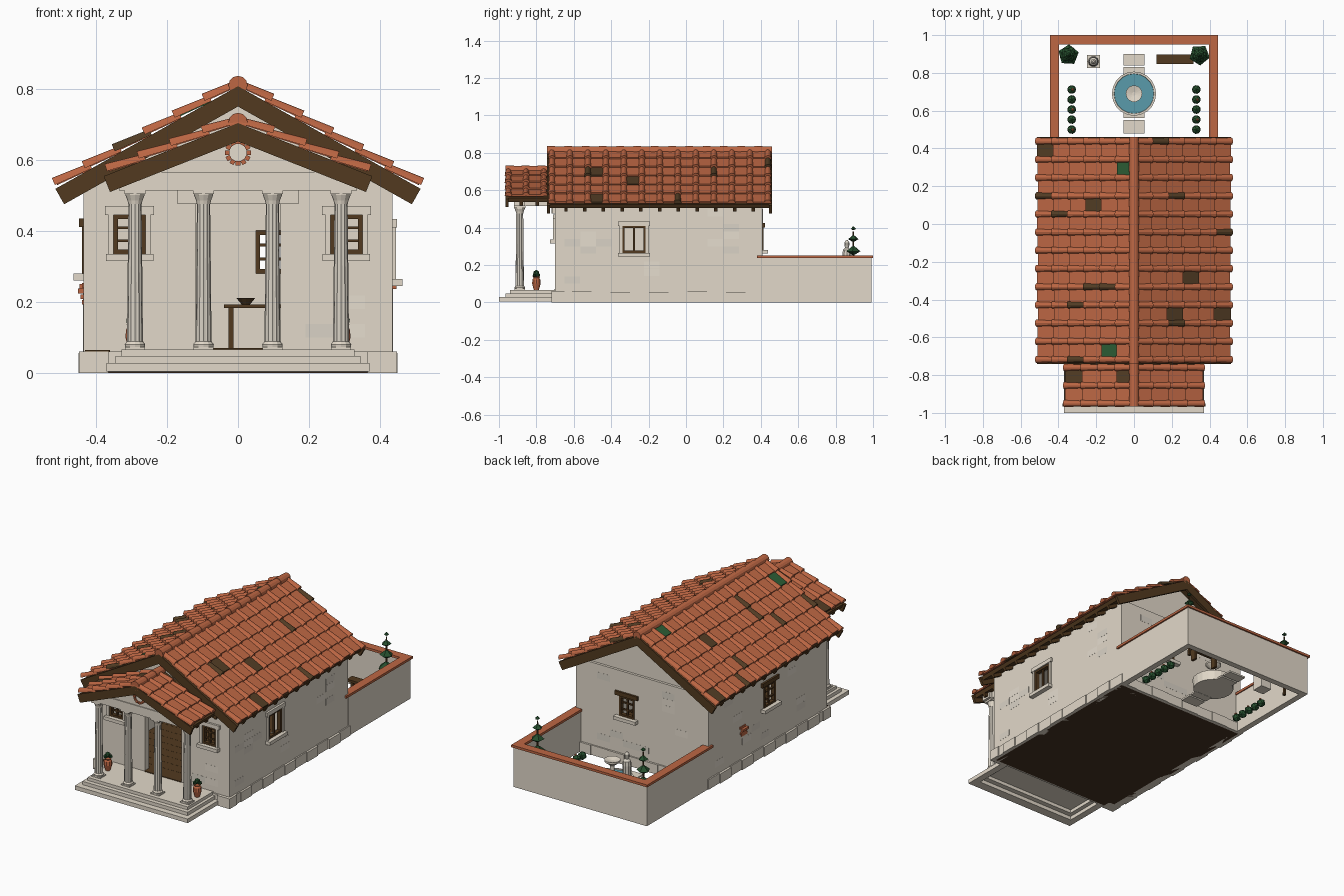
import bpy, bmesh, math, random
from mathutils import Matrix, Vector

if "Cube" in bpy.data.objects:
    bpy.data.objects.remove(bpy.data.objects["Cube"])

random.seed(4)
COLOURS = [("plaster", (.76, .69, .585)), ("pale_stone", (.79, .725, .625)), ("grey_stone", (.70, .65, .565)),
           ("terracotta", (.51, .135, .057)), ("weathered_tile", (.085, .046, .018)), ("mossy_tile", (.024, .105, .034)),
           ("wood", (.085, .042, .014)), ("dark_earth", (.06, .032, .016)), ("leaf", (.019, .078, .027)),
           ("water", (.10, .33, .41))]
MATS = []
for n, c in COLOURS:
    m = bpy.data.materials.new(n)
    m.diffuse_color = (*c, 1)
    m.use_nodes = True
    m.node_tree.nodes["Principled BSDF"].inputs["Base Color"].default_value = m.diffuse_color
    MATS.append(m)
PLASTER, PALE, GREY, TERRA, OLD, MOSS, WOOD, EARTH, LEAF, WATER = range(10)
I = Matrix.Identity(4)


def T(x, y, z):
    return Matrix.Translation((x, y, z))


def make(name, bm):
    bmesh.ops.recalc_face_normals(bm, faces=bm.faces[:])
    me = bpy.data.meshes.new(name)
    bm.to_mesh(me)
    bm.free()
    for m in MATS:
        me.materials.append(m)
    ob = bpy.data.objects.new(name, me)
    bpy.context.collection.objects.link(ob)
    return ob


def box(bm, lo, hi, mat, M=I):
    c = [(a + b) / 2 for a, b in zip(lo, hi)]
    s = [abs(b - a) for a, b in zip(lo, hi)]
    r = bmesh.ops.create_cube(bm, size=1, matrix=M @ T(*c) @ Matrix.Diagonal((*s, 1)))
    for f in {f for v in r["verts"] for f in v.link_faces}:
        f.material_index = mat


def ball(bm, r, p, mat):
    M = T(*p) @ Matrix.Rotation(random.uniform(0, 6), 4, 'Z')
    res = bmesh.ops.create_icosphere(bm, subdivisions=1, radius=r, matrix=M)
    for f in {f for v in res["verts"] for f in v.link_faces}:
        f.material_index = mat


def loft(bm, rings, mat):
    rs = [[bm.verts.new(p) for p in ring] for ring in rings]
    n = len(rs[0])
    fs = []
    for a, b in zip(rs, rs[1:]):
        fs += [bm.faces.new((a[j], a[(j + 1) % n], b[(j + 1) % n], b[j])) for j in range(n)]
    fs += [bm.faces.new(rs[0][::-1]), bm.faces.new(rs[-1])]
    for f in fs:
        f.material_index = mat


def prism(bm, prof, y0, y1, mat):
    loft(bm, [[(x, y, z) for x, z in prof] for y in (y0, y1)], mat)


def lathe(bm, prof, x, y, mat, n=12, flute=0, turn=0):
    loft(bm, [[(x + r * (1 - flute * (k % 2)) * math.cos(math.tau * k / n + turn),
                y + r * (1 - flute * (k % 2)) * math.sin(math.tau * k / n + turn), z) for k in range(n)]
              for r, z in prof], mat)


# House walls, hollow, with openings cut through and gables set back
shell = bmesh.new()
prism(shell, [(-.435, .05), (.435, .05), (.435, .53), (0, .775), (-.435, .53)], -.70, .41, PLASTER)
walls = make("house_walls", shell)
WINDOWS = [("front_left_window", T(-.305, -.70, .39), .09, .11, False),
           ("front_right_window", T(.305, -.70, .39), .09, .11, False),
           ("right_window", T(.435, -.278, .337) @ Matrix.Rotation(math.pi / 2, 4, 'Z'), .125, .145, False),
           ("left_window", T(-.435, -.16, .345) @ Matrix.Rotation(-math.pi / 2, 4, 'Z'), .11, .13, True),
           ("back_window", T(.10, .41, .34) @ Matrix.Rotation(math.pi, 4, 'Z'), .10, .12, True)]
cuts = [((-.395, -.66, .055), (.395, .37, .52), I), ((-.12, -.75, .055), (.12, -.6, .475), I),
        ((-.6, .395, .545), (.6, .5, .9), I), ((-.6, -.8, .56), (.6, -.69, .9), I)]
cuts += [((-w / 2, -.03, -h / 2), (w / 2, .08, h / 2), M) for _, M, w, h, _ in WINDOWS]
for i, (lo, hi, M) in enumerate(cuts):
    c = bmesh.new()
    box(c, lo, hi, PLASTER, M)
    cutter = make("opening_cutter_%d" % i, c)
    cutter.hide_render = True
    cutter.hide_viewport = True
    md = walls.modifiers.new("opening", 'BOOLEAN')
    md.operation, md.solver, md.object = 'DIFFERENCE', 'EXACT', cutter

# Window frames, bars, lintels and sills
for name, M, w, h, rustic in WINDOWS:
    bm = bmesh.new()
    a, b, t = w / 2, h / 2, .012
    for s in (-1, 1):
        box(bm, (s * a, -.004, -b), (s * (a - t), .02, b), WOOD, M)
        box(bm, (-a, -.004, s * b), (a, .02, s * (b - t)), WOOD, M)
        if not rustic:
            box(bm, (s * a, -.01, -b), (s * (a + .014), .005, b), PLASTER, M)
        if w < .12:
            box(bm, (-a, .002, s * b / 3 - .004), (a, .012, s * b / 3 + .004), WOOD, M)
    box(bm, (-.005, .002, -b), (.005, .012, b), WOOD, M)
    box(bm, (-a - .024, -.012, b), (a + .024, .01, b + .024), WOOD if rustic else PLASTER, M)
    box(bm, (-a - .022, -.028, -b - .02), (a + .022, .01, -b), PLASTER, M)
    make(name, bm)

# Worn plaster patches in block courses, and a patch of exposed brick
bm = bmesh.new()
SIDES = [(T(0, -.70, 0), .19, .40, 5), (T(0, .41, 0) @ Matrix.Rotation(math.pi, 4, 'Z'), -.38, .38, 18),
         (T(.435, -.15, 0) @ Matrix.Rotation(math.pi / 2, 4, 'Z'), -.5, .5, 16),
         (T(-.435, -.15, 0) @ Matrix.Rotation(-math.pi / 2, 4, 'Z'), -.5, .5, 16)]
used = set()
for k, (M, u0, u1, n) in enumerate(SIDES):
    for i in range(n):
        col, row = random.randint(0, int((u1 - u0) / .085) - 1), random.randint(0, 9)
        u, z = u0 + .085 * col, .10 + .04 * row
        blocked = .2 < z < .47 and (k == 0 or abs(u + .06) < .19)
        if blocked or (k, col, row) in used:
            continue
        used.add((k, col, row))
        box(bm, (u, -.0006, z), (u + .083, .001, z + .038), random.choice((PALE, GREY)), M)
for j, (out, dy) in enumerate(((.439, 0), (.443, .012), (.450, .002), (.439, .015))):
    box(bm, (-out, .05 + dy, .192 + .016 * j), (-.43, .105 + dy, .205 + .016 * j), TERRA)
make("wall_patches", bm)

# Plinth blocks and underside
bm = bmesh.new()
for s in (-1, 1):
    for i in range(11):
        y, e = -.712 + .103 * i, .006 * (i % 2) + random.uniform(0, .002)
        box(bm, (s * .40, y, 0), (s * (.441 + e), y + .103, .06 - e / 2), PLASTER)
    box(bm, (s * .365, -.718, 0), (s * .448, -.65, .06), PLASTER)
for i in range(8):
    x = -.44 + .11 * i
    box(bm, (x, .36, 0), (x + .11, .418 + .004 * (i % 2), .058), PLASTER)
box(bm, (-.37, -.708, .002), (.37, -.66, .06), PLASTER)
make("plinth", bm)
bm = bmesh.new()
box(bm, (-.425, -.695, -.0), (.425, .40, .05), EARTH)
make("foundation", bm)
bm = bmesh.new()
for i in range(16):
    box(bm, (-.395, -.68 + .066 * i, .05), (.395, -.615 + .066 * i, .07), WOOD)
box(bm, (-.12, -.705, .055), (.12, -.675, .07), WOOD)
box(bm, (-.43, -.716, .058), (-.36, -.69, .065), WOOD)
make("floor_planks", bm)

# Porch steps as open slabs
bm = bmesh.new()
for w, y, y1, z0, z1 in ((.37, -1.0, -.945, .004, .028), (.345, -.965, -.915, .026, .048),
                         (.328, -.94, -.70, .046, .066)):
    box(bm, (-w, y, z0), (w, y1, z1), PLASTER)
    for s in (-1, 1):
        box(bm, (s * w, y, z0), (s * (w - .04), -.70, z1), PLASTER)
make("porch_steps", bm)

# Fluted columns with bases and capitals
for i, x in enumerate((-.29, -.097, .097, .29)):
    bm = bmesh.new()
    cy = -.889
    box(bm, (x - .028, cy - .028, .066), (x + .028, cy + .028, .073), PLASTER)
    lathe(bm, [(.028, .073), (.029, .08), (.023, .088)], x, cy, PLASTER)
    lathe(bm, [(.0225, .086), (.021, .25), (.0185, .48)], x, cy, GREY, 24, .08)
    lathe(bm, [(.019, .475), (.021, .485), (.027, .50), (.027, .505)], x, cy, PLASTER)
    box(bm, (x - .03, cy - .03, .504), (x + .03, cy + .03, .515), PLASTER)
    make("column_%d" % i, bm)

# Porch pediment, side beams, door lintel with keystone
bm = bmesh.new()
box(bm, (-.335, -.92, .514), (.335, -.86, .565), PLASTER)
prism(bm, [(-.31, .565), (.31, .565), (0, .683)], -.915, -.867, PLASTER)
for s in (-1, 1):
    box(bm, (s * .265, -.865, .514), (s * .315, -.70, .556), PLASTER)
box(bm, (-.17, -.714, .475), (.17, -.69, .515), PLASTER)
box(bm, (-.054, -.718, .475), (.054, -.69, .53), PLASTER)
make("porch_pediment", bm)
bm = bmesh.new()
for k in range(12):
    M = T(0, -.915, .62) @ Matrix.Rotation(math.tau * k / 12, 4, 'Y')
    box(bm, (.024, -.014, -.0065), (.037, .004, .0065), TERRA, M)
loft(bm, [[(.026 * math.cos(math.tau * k / 16), y, .62 + .026 * math.sin(math.tau * k / 16)) for k in range(16)]
          for y in (-.922, -.91)], PALE)
make("pediment_rosette", bm)

# Weathered tile positions (x, y) and mossy ones
WORN = [(-.47, .388), (-.22, .104), (-.4, .057), (-.48, .151), (-.23, -.325), (-.09, -.325), (-.32, -.42), (-.32, -.71),
        (.14, .437), (.23, .151), (.48, -.04), (.30, -.277), (.21, -.468), (.46, -.468), (.23, -.515),
        (-.32, -.805), (-.07, -.805)]
MOSSY = [(-.065, .293), (-.14, -.66)]


def tiled_roof(name, half, tile_half, apex, slope, y0, y1, cover_ys, rows, board):
    th = math.atan(slope)
    length, tiles = half / math.cos(th), tile_half / math.cos(th)

    def chevron(lift, thick, ln):
        pts = []
        for s, sink in ((-1, 0), (1, 0), (1, thick), (-1, thick)):
            q = Vector((s * ln * math.cos(th), apex + lift - ln * math.sin(th)))
            q -= Vector((s * math.sin(th), math.cos(th))) * sink
            pts.append((q.x, q.y))
        top, low = apex + lift, apex + lift - thick / math.cos(th)
        return [pts[0], (0, top), pts[1], pts[2], (0, low), pts[3]]
    # timber deck, barge boards and rafters
    bm = bmesh.new()
    prism(bm, chevron(0, .022, length - .012), y0 + .012, y1 - .012, WOOD)
    for a, b in ((y0, y0 + .016), (y1 - .016, y1)):
        prism(bm, chevron(.001, board, length), a, b, WOOD)
    n = round((y1 - y0) / .1)
    for i in range(1, n):
        y = y0 + (y1 - y0) * i / n
        prism(bm, chevron(-.022, .022, length - .02), y - .009, y + .009, WOOD)
    make(name + "_timber", bm)
    # flat pan tiles and half-round cover tiles
    bm = bmesh.new()
    step = tiles / rows
    for s in (-1, 1):
        base = T(0, 0, apex) @ Matrix(((s * math.cos(th), 0, s * math.sin(th), 0), (0, 1, 0, 0),
                                       (-math.sin(th), 0, math.cos(th), 0), (0, 0, 0, 1)))
        for r in range(rows):
            xm = s * (r + .55) * step * math.cos(th)

            def tint(y):
                for pts, m in ((WORN, OLD), (MOSSY, MOSS)):
                    if any(abs(xm - p) < step * .44 and abs(y - q) < .024 for p, q in pts):
                        return m
                return TERRA
            for i, y in enumerate(cover_ys):
                M = base @ T(r * step, y, .002) @ Matrix.Rotation(math.radians(-5), 4, 'Y')
                rings = []
                for u, rad in ((-.012, .015), (step + .005, .0195)):
                    rings.append([M @ Vector((u, rad * math.cos(math.pi * k / 6), rad * 1.1 * math.sin(math.pi * k / 6)))
                                  for k in range(7)])
                loft(bm, rings, tint(y))
                if i + 1 < len(cover_ys):
                    ym, hw = (y + cover_ys[i + 1]) / 2, abs(y - cover_ys[i + 1]) / 2 - .002
                    box(bm, (-.01, -hw, 0), (step - .003 + random.uniform(-.003, .003), hw, .010), tint(ym),
                        base @ T(r * step, ym, 0) @ Matrix.Rotation(math.radians(-4.5), 4, 'Y'))
    make(name + "_tiles", bm)
    # ridge caps
    bm = bmesh.new()
    n = max(2, round((y1 - y0) / .095))
    for i in range(n):
        a, b = y0 + (y1 - y0) * i / n, y0 + (y1 - y0) * (i + 1) / n
        loft(bm, [[(rad * math.cos(math.tau * k / 12), y, apex + .003 + rad * math.sin(math.tau * k / 12))
                   for k in range(12)] for y, rad in ((a, .027), (b, .024))], TERRA)
    make(name + "_ridge", bm)


tiled_roof("main_roof", .514, .506, .806, .562, -.742, .46, [.438 - .0963 * i for i in range(13)], 6, .05)
tiled_roof("porch_roof", .378, .361, .702, .395, -.965, -.71, [-.95, -.855, -.76], 4, .048)

# Table with bowl inside
bm = bmesh.new()
box(bm, (-.04, -.25, .183), (.15, -.10, .193), WOOD)
for x in (-.02, .13):
    for y in (-.235, -.115):
        box(bm, (x - .007, y - .007, .07), (x + .007, y + .007, .183), WOOD)
make("table", bm)
bm = bmesh.new()
lathe(bm, [(.012, .193), (.026, .21), (.022, .21), (.008, .198)], .022, -.18, OLD)
make("bowl", bm)

# Porch urns with plants
for s in (-1, 1):
    bm = bmesh.new()
    lathe(bm, [(.014, .066), (.024, .10), (.022, .122), (.016, .13), (.021, .137)], s * .293, -.8, TERRA, 10)
    for dx, dy, z, r in ((0, 0, .157, .017), (.011, .009, .146, .012), (-.01, -.008, .147, .013)):
        ball(bm, r, (s * .293 + dx, -.8 + dy, z), LEAF)
    make("urn_right" if s > 0 else "urn_left", bm)

# Courtyard walls and coping
for name, z0, z1, o, t, mat in (("courtyard_wall", 0, .236, .437, .035, PLASTER),
                                ("courtyard_coping", .236, .25, .446, .05, TERRA)):
    bm = bmesh.new()
    e = 1.0 - (.446 - o)
    for s in (-1, 1):
        box(bm, (s * o, .41 if mat == PLASTER else .38, z0), (s * (o - t), e - t, z1), mat)
    box(bm, (-o, e - t, z0), (o, e, z1), mat)
    make(name, bm)

# Garden path slabs
bm = bmesh.new()
for y0, y1 in ((.48, .55), (.56, .61), (.77, .83), (.84, .90)):
    box(bm, (-.055, y0, .002), (.055, y1, .012), PLASTER)
make("path_slabs", bm)

# Fountain: basin, water and raised bowl
bm = bmesh.new()
lathe(bm, [(.112, .003), (.117, .06), (.106, .06), (.10, .04)], 0, .69, PLASTER, 20)
lathe(bm, [(.105, .045), (.105, .056)], 0, .69, WATER, 20)
lathe(bm, [(.022, .045), (.012, .07), (.012, .13), (.044, .155), (.044, .165), (.01, .157)], 0, .69, PLASTER, 14)
make("fountain", bm)

# Statue on a pedestal
bm = bmesh.new()
box(bm, (-.25, .825, .003), (-.18, .895, .15), PLASTER)
lathe(bm, [(.028, .15), (.023, .2), (.025, .255), (.022, .28), (.01, .292), (.014, .305), (.014, .32), (.005, .333)],
      -.215, .86, GREY, 10)
make("statue", bm)

# Bench
bm = bmesh.new()
box(bm, (.12, .848, .07), (.315, .898, .085), WOOD)
for x in (.14, .285):
    box(bm, (x, .855, .003), (x + .015, .89, .07), WOOD)
make("bench", bm)

# Tiered trees and low flowering hedges
for s in (-1, 1):
    bm = bmesh.new()
    lathe(bm, [(.01, .003), (.004, .38)], s * .347, .895, WOOD, 6)
    for i, (z, r) in enumerate(((.12, .056), (.20, .047), (.275, .038), (.34, .028), (.395, .015))):
        lathe(bm, [(.003, z - r * .6), (r, z - .002), (.002, z + r * .75)], s * .347, .895, LEAF, 5, 0, i * .7 + s)
    make("tree_right" if s > 0 else "tree_left", bm)
    bm = bmesh.new()
    for i in range(5):
        y = .50 + .053 * i
        ball(bm, .026, (s * .33, y, .026), LEAF)
        if i % 2 == (s > 0):
            ball(bm, .008, (s * .33 + .006, y, .048), TERRA)
    make("hedge_right" if s > 0 else "hedge_left", bm)
